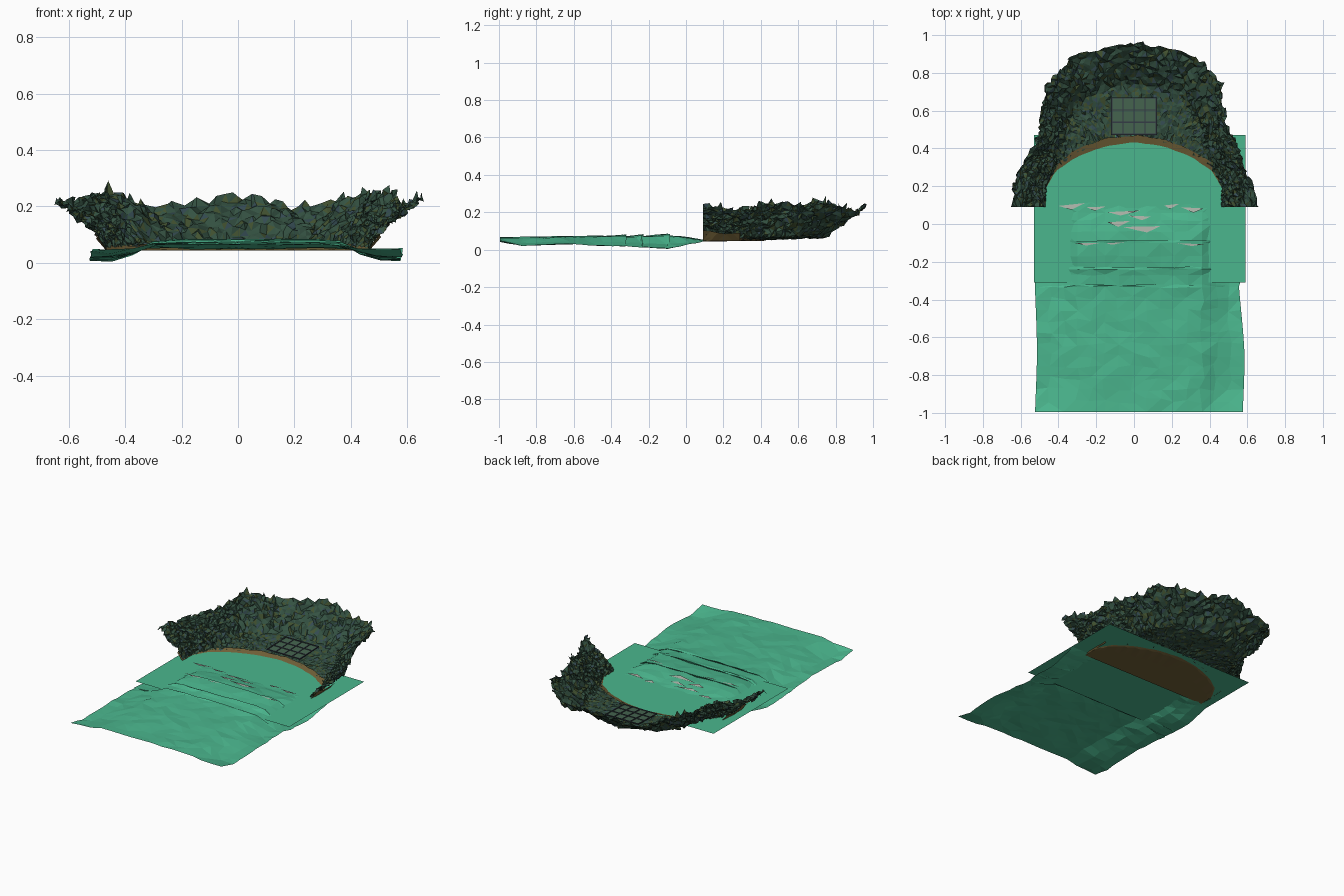
import bpy, bmesh, math, random
from mathutils import Vector

if "Cube" in bpy.data.objects:
    bpy.data.objects.remove(bpy.data.objects["Cube"])

random.seed(7)
R = random.uniform


def mat(name, r, g, b):
    m = bpy.data.materials.new(name)
    m.diffuse_color = (r, g, b, 1)
    m.use_nodes = True
    m.node_tree.nodes["Principled BSDF"].inputs["Base Color"].default_value = m.diffuse_color
    return m


WATER = mat("water_teal", .07, .47, .27)
FOAM = mat("foam_grey", .42, .46, .40)
SAND = mat("sand_brown", .17, .12, .04)
ROCKS = [mat("rock_green", .035, .085, .055), mat("rock_moss", .055, .085, .03),
         mat("rock_blue", .035, .07, .085), mat("rock_dark", .025, .06, .04)]
PANEL = mat("gate_panel", .06, .13, .08)
BAR = mat("gate_bar", .035, .045, .06)


def make(name, verts, faces, mats, tri=True):
    me = bpy.data.meshes.new(name)
    me.from_pydata(verts, [], faces)
    for m in mats:
        me.materials.append(m)
    if tri:
        bm = bmesh.new()
        bm.from_mesh(me)
        bmesh.ops.triangulate(bm, faces=bm.faces[:], quad_method='SHORT_EDGE')
        bm.to_mesh(me)
        bm.free()
    ob = bpy.data.objects.new(name, me)
    bpy.context.collection.objects.link(ob)
    return ob


def grid_faces(nu, nv):
    # vertices stored row by row, nu per row
    return [(j*nu+i, j*nu+i+1, (j+1)*nu+i+1, (j+1)*nu+i)
            for j in range(nv-1) for i in range(nu-1)]


def lerp_keys(keys, t):
    # piecewise-linear interpolation of (position, value) pairs
    if t <= keys[0][0]:
        return keys[0][1]
    for (a, p), (b, q) in zip(keys, keys[1:]):
        if t <= b:
            return p + (q-p)*(t-a)/(b-a)
    return keys[-1][1]


def mirrored(half):
    return half + [(-p[0], *p[1:]) for p in half[-2::-1]]


def sample(pts, t):
    s = t*(len(pts)-1)
    i = min(int(s), len(pts)-2)
    return Vector(pts[i]).lerp(Vector(pts[i+1]), s-i)


# Cliff: bowl-shaped horseshoe between an inner shoreline and an outer rim
inner = mirrored([(-.465, .1), (-.465, .2), (-.41, .3), (-.3, .38), (-.15, .44), (0, .46)])
outer = mirrored([(-.65, .1), (-.6, .31), (-.49, .5), (-.475, .74), (-.31, .9), (0, .965)])
rim = [.22, .215, .24, .25, .205, .225]
flat = [0, 0, .08, .38, .55, .58]       # share of the width that is level ground
prof = mirrored([(i/5-1, a, b) for i, (a, b) in enumerate(zip(rim, flat))])
NU, NV = 120, 24
verts = []
for j in range(NV):
    v = j/(NV-1)
    for i in range(NU):
        u = i/(NU-1)
        p = sample(inner, u).lerp(sample(outer, u), v)
        _, top, f = sample(prof, u)
        if v <= f:
            z, amp = .056 + .014*v/max(f, .01), .005
        else:
            t = (v-f)/(1-f)
            z, amp = .066 + (top-.066)*t**.8, .012
        if j == 0:
            amp = .006
        n = .012*math.sin(37*u + 9*v)*v
        q = Vector((p.x+R(-amp, amp)+n, p.y+R(-amp, amp), z+R(-amp, amp)+n))
        if j == NV-1:
            q.z += R(-.012, .024)
        if abs(q.x) < .13 and .45 < q.y < .69:      # level bed for the gate
            q.z = min(q.z, .068)
        if i in (0, NU-1):
            q.y = .09
        verts.append(q)
cliff = make("cliff", verts, grid_faces(NU, NV), ROCKS)
for f in cliff.data.polygons:
    f.material_index = random.choices(range(4), (6, 2, 1, 3))[0]

# Barred gate lying on the cliff floor
make("gate_panel", [(-.12, .47, .073), (.12, .47, .073), (.12, .67, .08), (-.12, .67, .08)],
     [(0, 1, 2, 3)], [PANEL])


def bar(name, x0, y0, x1, y1):
    bm = bmesh.new()
    bmesh.ops.create_cube(bm, size=1)
    for v in bm.verts:
        v.co.x = x0 if v.co.x < 0 else x1
        v.co.y = y0 if v.co.y < 0 else y1
        v.co.z = .073 + .035*(v.co.y-.47) + (.004 if v.co.z > 0 else -.002)
    me = bpy.data.meshes.new(name)
    bm.to_mesh(me)
    bm.free()
    me.materials.append(BAR)
    bpy.context.collection.objects.link(bpy.data.objects.new(name, me))


for k in range(5):
    x = -.118 + .059*k
    bar("gate_upright", x-.003, .47, x+.003, .67)
for k in range(4):
    y = .475 + .064*k
    bar("gate_crossbar", -.12, y-.003, .12, y+.003)

# Beach: half-lens of sand under the water with a raised lip along the shore
N = 40
shore = [sample(inner, i/(N-1)) for i in range(N)]
verts = []
for k, z in ((0, .044), (.55, .046), (.92, .048), (1.0, .064)):
    for p in shore:
        y = .09 + (p.y-.09)*k
        off = R(-.006, .006) if k > .9 else 0
        verts.append((p.x*(1.03 if k == 1 else 1), y+off-(.012 if .9 < k < 1 else 0)
                      + (.012 if k == 1 else 0), z+off*.4))
make("beach", verts, grid_faces(N, 4), [SAND])
for s, label in ((-1, "left"), (1, "right")):
    ys = [.09+.04*i for i in range(6)]
    verts = [(s*(.46+R(0, .01)), y, .046) for y in ys] + \
            [(s*(.495+R(0, .015)), y, .1+R(-.015, .01)) for y in ys]
    fs = grid_faces(6, 2)
    make("beach_side_" + label, verts, [f[::-1] for f in fs] if s > 0 else fs, [SAND])

# Calm water: flat plane inside the cove
make("calm_water", [(-.53, -.31, .052), (.59, -.31, .052), (.59, .47, .052), (-.53, .47, .052)],
     [(0, 1, 2, 3)], [WATER], tri=False)

# Sea: rolling sheet, high in the middle, low at both sides, with breaking folds
mid = [(-1, .066), (-.6, .07), (-.3, .074), (-.1, .078), (0, .066), (.11, .049)]
side = [(-1, .046), (-.87, .022), (-.6, .03), (-.3, .018), (-.1, .007), (.11, .048)]
xs = [-.52+1.1*i/15 for i in range(16)]
ys = [-.995+.06*i for i in range(11)] + [-.335, -.322, -.332, -.27, -.24, -.228,
      -.238, -.17, -.1, -.088, -.1, -.04, .02, .06, .11]
lift = {11: .004, 12: .006, 13: -.004, 15: .005, 16: .004, 17: -.004,
        19: .004, 20: .005, 21: -.006}
verts = []
for j, y in enumerate(ys):
    for i, x in enumerate(xs):
        w = min(1, max(0, (.47-abs(x-.03))/.17))
        w = w*w*(3-2*w)
        z = lerp_keys(side, y)*(1-w) + lerp_keys(mid, y)*w
        z += R(-.004, .004) + lift.get(j, 0)*w
        xx, yy = x, y
        if i in (0, 15):
            xx += .006*math.sin(7*y) - (.022 if i and -.7 < y < -.3 else 0)*(y+.7)/.4
        if 0 < j < 11 and 0 < i < 15:
            yy += R(-.015, .015)
            xx += R(-.015, .015)
        elif j > 10:
            yy += R(-.004, .004)
        verts.append((xx, yy, max(z, .001)))
make("sea", verts, grid_faces(16, len(ys)), [WATER])

# Foam: pale shards where the waves meet the calm water
verts, faces = [], []


def shard(x, y, wid, dep):
    b = len(verts)
    for dx, dy in ((-wid, R(-.3, .3)*dep), (R(-.3, .3)*wid, -dep), (wid, R(-.3, .5)*dep)):
        px, py = x+dx, y+dy
        verts.append((px, py, lerp_keys(mid, py)+.007))
    faces.append((b, b+1, b+2))


for x, y, wid, dep in ((-.33, .1, .07, .025), (-.2, .09, .05, .02), (-.05, .065, .09, .02),
                       (.03, .045, .06, .025), (.2, .1, .04, .02), (.31, .09, .06, .03),
                       (-.08, .01, .06, .025), (.04, -.01, .1, .035), (-.25, -.1, .07, .014),
                       (-.1, -.1, .05, .01), (.3, -.105, .07, .012)):
    shard(x, y, wid, dep)
make("foam", verts, faces, [FOAM])
